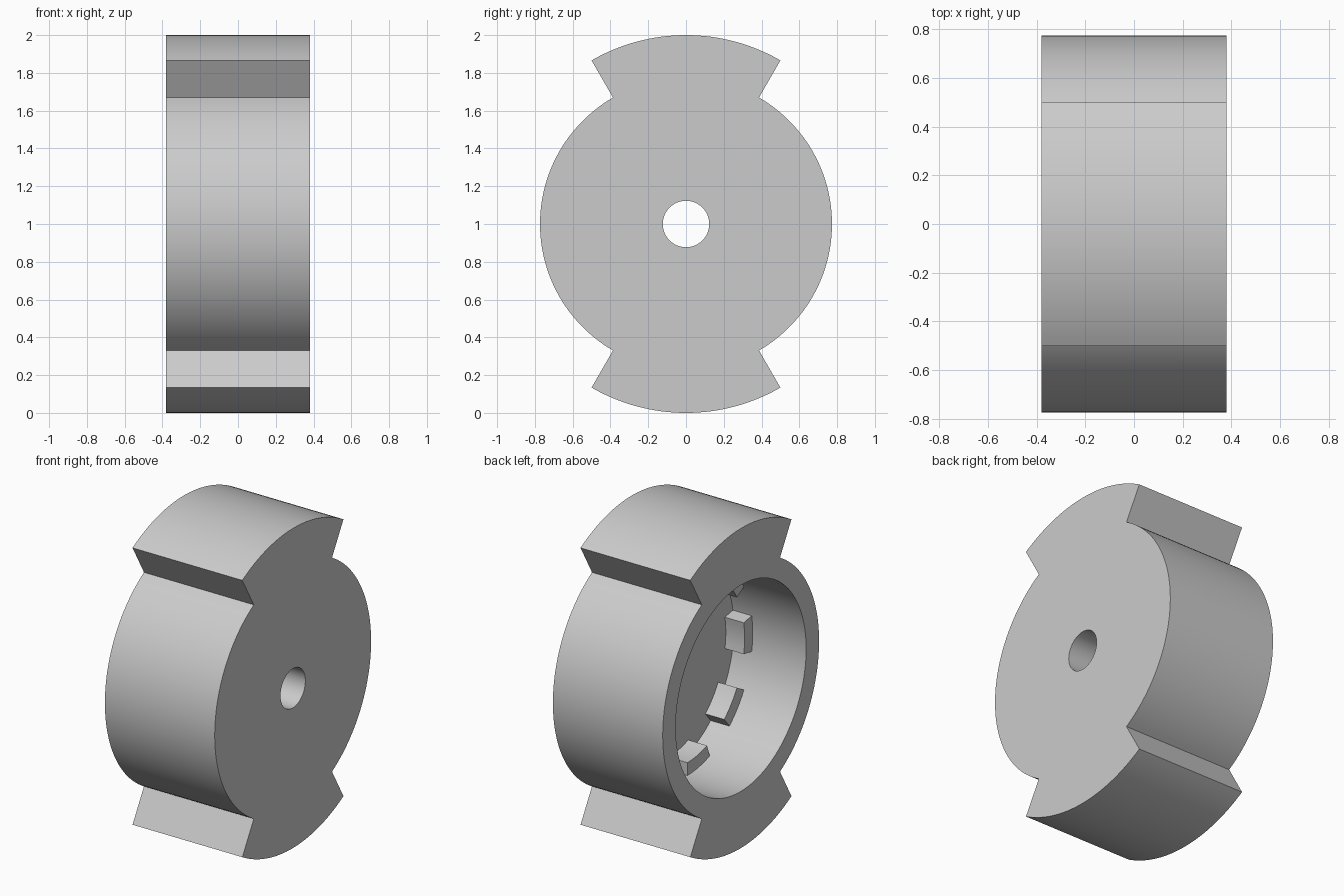
import bpy, bmesh
from math import cos, sin, radians

if "Cube" in bpy.data.objects:
    bpy.data.objects.remove(bpy.data.objects["Cube"])

X0, X1 = -0.38, 0.38     # open face, closed face
FLOOR = 0.12             # inner floor of the cavity
BODY_R, LOBE_R, CAVITY_R, BORE_R = 0.773, 1.0, 0.645, 0.123


def arc(r, a0, a1, n):
    """Points on an arc in the y-z plane around the wheel axis."""
    angles = [radians(a0 + (a1 - a0) * i / n) for i in range(n + 1)]
    return [(r * cos(a), 1 + r * sin(a)) for a in angles]


def extrude_x(name, outline, x0, x1):
    bm = bmesh.new()
    face = bm.faces.new([bm.verts.new((x0, y, z)) for y, z in outline])
    new = bmesh.ops.extrude_face_region(bm, geom=[face])["geom"]
    verts = [v for v in new if isinstance(v, bmesh.types.BMVert)]
    bmesh.ops.translate(bm, verts=verts, vec=(x1 - x0, 0, 0))
    bmesh.ops.recalc_face_normals(bm, faces=bm.faces)
    mesh = bpy.data.meshes.new(name)
    bm.to_mesh(mesh)
    bm.free()
    obj = bpy.data.objects.new(name, mesh)
    bpy.context.collection.objects.link(obj)
    return obj


def cut(obj, cutter):
    cutter.hide_render = True
    mod = obj.modifiers.new("cut", "BOOLEAN")
    mod.operation, mod.solver, mod.object = "DIFFERENCE", "EXACT", cutter
    bpy.context.view_layer.objects.active = obj
    bpy.ops.object.modifier_apply(modifier=mod.name)
    bpy.data.objects.remove(cutter)


# Round housing with two flared lobes, top and bottom
outline = (arc(BODY_R, -60, 60, 48) + arc(LOBE_R, 60, 120, 32)
           + arc(BODY_R, 120, 240, 48) + arc(LOBE_R, 240, 300, 32))
housing = extrude_x("housing", outline, X0, X1)

# Cup-shaped cavity and central bore
cut(housing, extrude_x("cavity_cutter", arc(CAVITY_R, 0, 360, 108)[:-1], X0 - 0.2, FLOOR))
cut(housing, extrude_x("bore_cutter", arc(BORE_R, 0, 360, 48)[:-1], X0, X1 + 0.2))

# Ring of nine teeth standing on the cavity floor against the wall
parts = [housing]
for i in range(9):
    a = 180 + 40 * i
    shape = arc(0.565, a - 10, a + 10, 6) + arc(CAVITY_R + 0.01, a + 10, a - 10, 6)
    parts.append(extrude_x(f"tooth_{i + 1}", shape, FLOOR - 0.13, FLOOR + 0.01))

# Smooth curved walls, sharp edges
for obj in parts:
    obj.select_set(True)
bpy.context.view_layer.objects.active = housing
bpy.ops.object.shade_smooth_by_angle(angle=radians(25))
